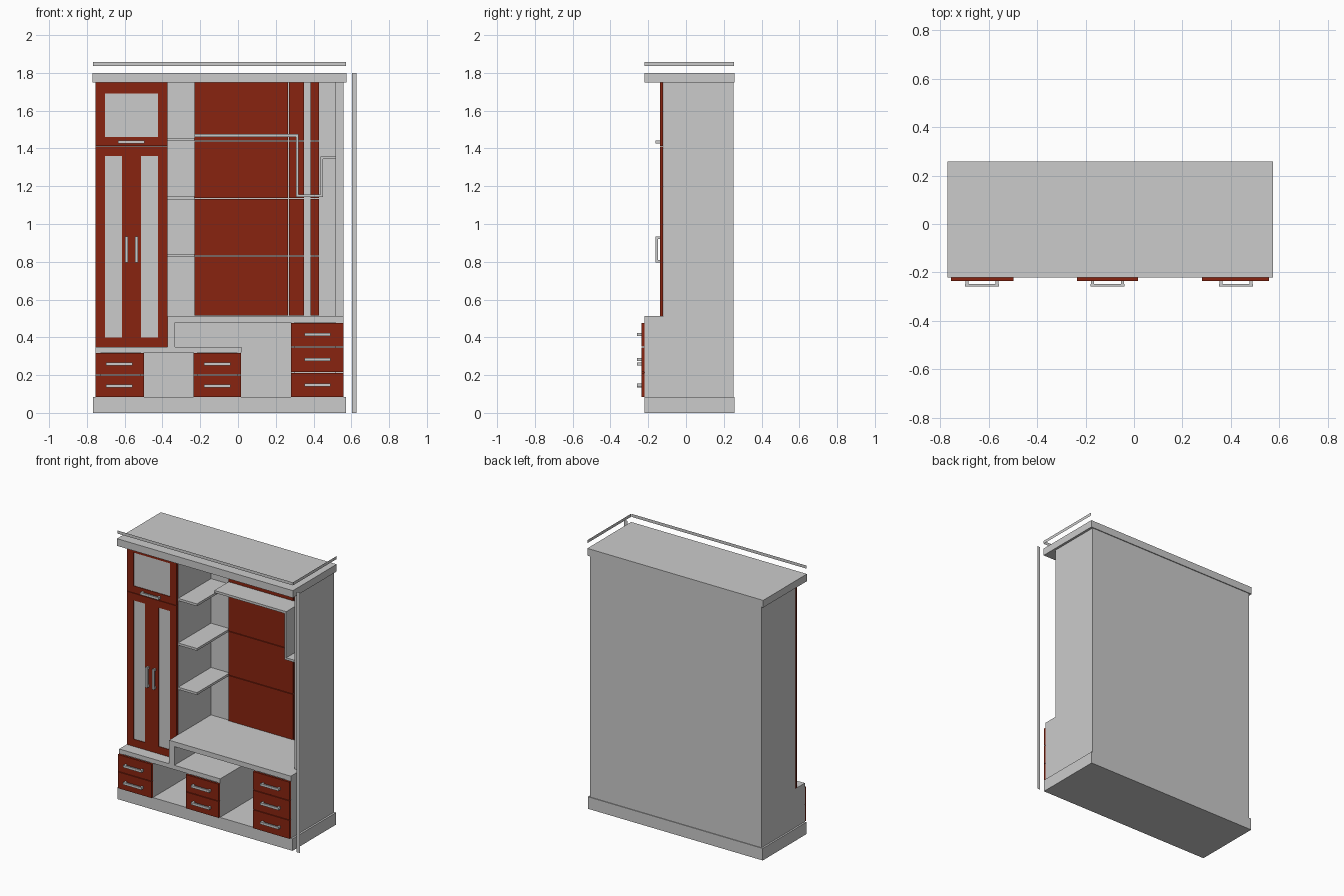
import bpy, bmesh

if "Cube" in bpy.data.objects:
    bpy.data.objects.remove(bpy.data.objects["Cube"])

red = bpy.data.materials.new("red_lacquer")
red.diffuse_color = (0.25, 0.017, 0.005, 1)
red.use_nodes = True
red.node_tree.nodes["Principled BSDF"].inputs["Base Color"].default_value = red.diffuse_color


def finish(name, bm, mat=None):
    me = bpy.data.meshes.new(name)
    bm.to_mesh(me)
    bm.free()
    ob = bpy.data.objects.new(name, me)
    bpy.context.collection.objects.link(ob)
    if mat:
        me.materials.append(mat)
    return ob


def boxes(name, items, mat=None):
    """Object made of boxes given as (x0, x1, y0, y1, z0, z1)."""
    bm = bmesh.new()
    for x0, x1, y0, y1, z0, z1 in items:
        for v in bmesh.ops.create_cube(bm, size=1)["verts"]:
            v.co = ((x0 + x1) / 2 + v.co.x * (x1 - x0),
                    (y0 + y1) / 2 + v.co.y * (y1 - y0),
                    (z0 + z1) / 2 + v.co.z * (z1 - z0))
    return finish(name, bm, mat)


def prism(name, profile, x0, x1):
    """Side panel: a (y, z) outline extruded along x."""
    bm = bmesh.new()
    face = bm.faces.new([bm.verts.new((x0, y, z)) for y, z in profile])
    ext = bmesh.ops.extrude_face_region(bm, geom=[face])["geom"]
    bmesh.ops.translate(bm, vec=(x1 - x0, 0, 0),
                        verts=[g for g in ext if isinstance(g, bmesh.types.BMVert)])
    bmesh.ops.recalc_face_normals(bm, faces=bm.faces)
    return finish(name, bm)


def flat(name, pts):
    bm = bmesh.new()
    bm.faces.new([bm.verts.new(p) for p in pts])
    return finish(name, bm)


def handle(name, cx, cz, y, vertical=False):
    """Bow handle: a bar on two posts."""
    h, t = 0.07, 0.008
    parts = [(-h, h, -t, t, y - 0.024, y - 0.012)]
    parts += [(s * 0.062 - 0.006, s * 0.062 + 0.006, -t, t, y - 0.014, y) for s in (-1, 1)]
    out = []
    for a0, a1, b0, b1, y0, y1 in parts:
        if vertical:
            out.append((cx + b0, cx + b1, y0, y1, cz + a0, cz + a1))
        else:
            out.append((cx + a0, cx + a1, y0, y1, cz + b0, cz + b1))
    boxes(name, out)


def door(name, x0, x1, z0, z1, px0, px1, pz0, pz1):
    """Red frame around a grey panel."""
    f, b = -0.137, -0.121
    boxes(name + "_frame", [(x0, px0, f, b, z0, z1), (px1, x1, f, b, z0, z1),
                            (px0, px1, f, b, z0, pz0), (px0, px1, f, b, pz1, z1)], red)
    boxes(name + "_panel", [(px0, px1, f + 0.004, b, pz0, pz1)])


L, R = -0.755, 0.558          # carcass sides
F, M, B = -0.22, -0.12, 0.252  # low front, upper front, back

# Plinth, cornice and back
boxes("plinth", [(-0.767, 0.571, F, 0.257, 0, 0.083)])
boxes("cornice", [(-0.771, 0.574, F, 0.258, 1.75, 1.80)])
boxes("back_panel", [(L, R, 0.238, B, 0.083, 1.75)])

# Stepped side panels
for name, x0, x1, step in (("left_side", L, L + 0.03, 0.35), ("right_side", 0.515, R, 0.513)):
    prism(name, [(F, 0.083), (B, 0.083), (B, 1.75), (M, 1.75), (M, step), (F, step)], x0, x1)

# Partition beside the wardrobe, low board, counter and its end
boxes("wardrobe_partition", [(-0.403, -0.373, M, 0.24, 0.35, 1.75)])
boxes("low_board", [(L, 0.018, F, 0.24, 0.32, 0.35)])
boxes("counter", [(-0.373, R, F, 0.24, 0.479, 0.513)])
boxes("counter_end", [(-0.373, -0.333, F, 0.24, 0.35, 0.479)])
boxes("wardrobe_divider_shelf", [(L, -0.373, M, 0.24, 1.40, 1.42)])

# Dividers around the lower compartments
for i, (x0, x1, top) in enumerate(((-0.517, -0.497, 0.32), (-0.235, -0.215, 0.32),
                                   (-0.004, 0.016, 0.32), (0.28, 0.30, 0.479))):
    boxes(f"divider_{i}", [(x0, x1, F, 0.24, 0.083, top)])

# Wardrobe doors
door("upper_door", L, -0.373, 1.412, 1.75, -0.704, -0.423, 1.46, 1.69)
door("left_door", L, -0.5625, 0.35, 1.409, -0.704, -0.614, 0.40, 1.36)
door("right_door", -0.5605, -0.373, 0.35, 1.409, -0.513, -0.423, 0.40, 1.36)
handle("upper_door_handle", -0.566, 1.434, -0.137)
handle("left_door_handle", -0.59, 0.865, -0.137, True)
handle("right_door_handle", -0.538, 0.865, -0.137, True)

# Drawer banks
for bank, x0, x1, hx, cuts in (
        ("left", L, -0.497, -0.628, (0.083, 0.2, 0.32)),
        ("middle", -0.235, 0.016, -0.11, (0.083, 0.2, 0.32)),
        ("right", 0.28, R, 0.421, (0.083, 0.214, 0.349, 0.479))):
    for i, (z0, z1) in enumerate(zip(cuts, cuts[1:])):
        boxes(f"{bank}_drawer_{i}", [(x0, x1, -0.235, F, z0 + 0.002, z1 - 0.002)], red)
        handle(f"{bank}_drawer_handle_{i}", hx, (z0 + z1) / 2, -0.235)

# Side shelves of the open bay
for i, z in enumerate((0.825, 1.131, 1.439)):
    boxes(f"side_shelf_{i}", [(-0.373, -0.23, M, 0.24, z, z + 0.016)])

# Red back cladding, three columns split by thin seams
rows = (0.513, 0.83, 1.135, 1.44, 1.75)
boxes("back_cladding", [(x0, x1, 0.226, 0.239, z0 + 0.002, z1 - 0.002)
                        for x0, x1 in ((-0.23, 0.264), (0.269, 0.35), (0.385, 0.43))
                        for z0, z1 in zip(rows, rows[1:])], red)

# Zigzag shelf
boxes("zigzag_shelf", [(x0, x1, 0.07, 0.23, z0, z1) for x0, x1, z0, z1 in (
    (-0.23, 0.32, 1.46, 1.476), (0.306, 0.32, 1.155, 1.46), (0.306, 0.45, 1.142, 1.157),
    (0.436, 0.45, 1.157, 1.358), (0.436, 0.515, 1.344, 1.358))])

# Flat measuring strips
flat("width_strip", [(-0.767, F, 1.836), (0.571, F, 1.836), (0.571, F, 1.857), (-0.767, F, 1.857)])
flat("depth_strip", [(0.574, F, 1.836), (0.574, 0.254, 1.836), (0.574, 0.254, 1.857), (0.574, F, 1.857)])
flat("height_strip", [(0.603, F, 0), (0.627, F, 0), (0.627, F, 1.8), (0.603, F, 1.8)])
